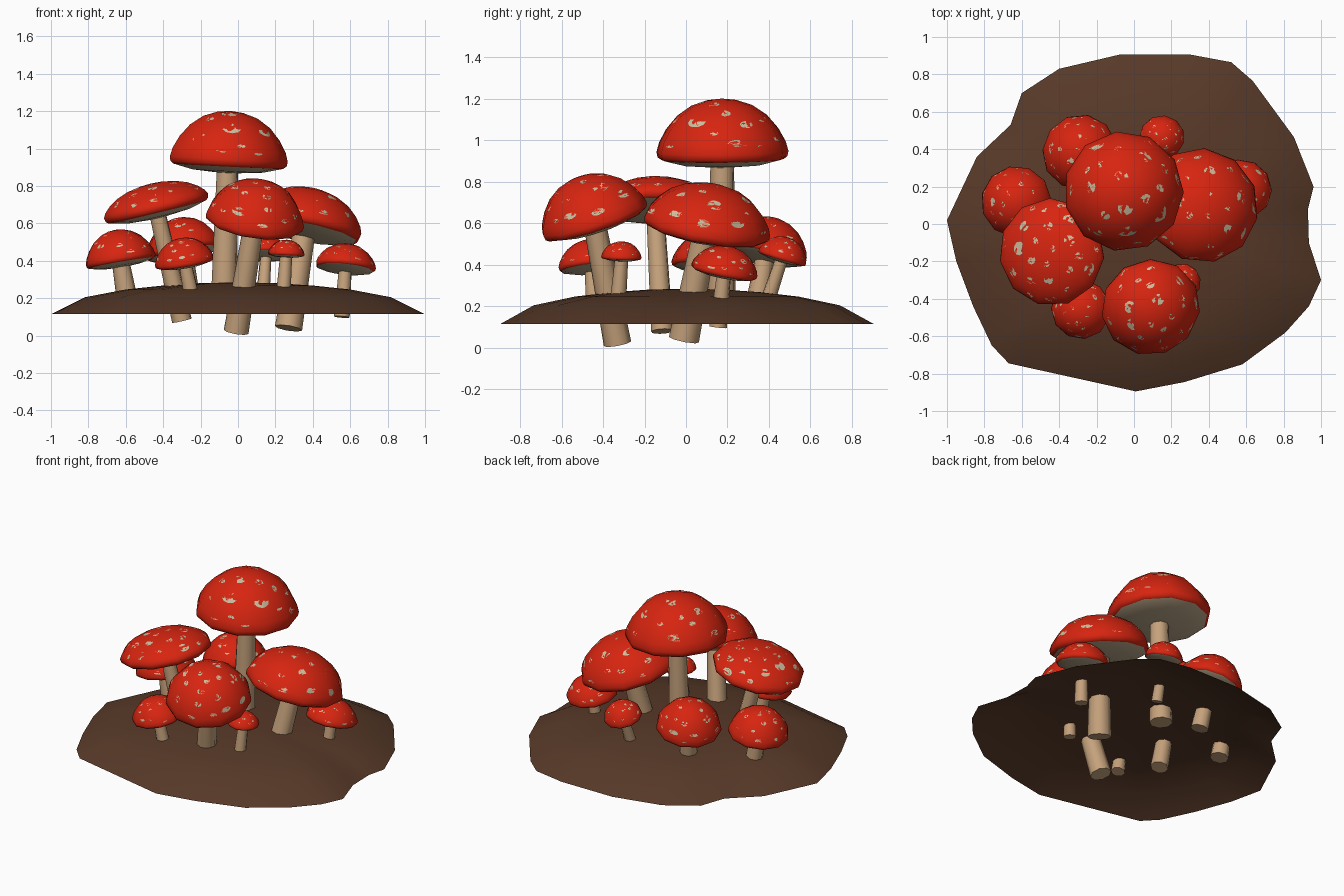
import bpy, bmesh, math, random
from mathutils import Vector, Matrix
from mathutils.bvhtree import BVHTree

if "Cube" in bpy.data.objects:
    bpy.data.objects.remove(bpy.data.objects["Cube"])

random.seed(7)


def material(name, rgb):
    m = bpy.data.materials.new(name)
    m.diffuse_color = (*rgb, 1)
    m.use_nodes = True
    m.node_tree.nodes["Principled BSDF"].inputs["Base Color"].default_value = m.diffuse_color
    return m


RED = material("cap red", (0.68, 0.018, 0.005))
CREAM = material("spot cream", (0.60, 0.51, 0.34))
GILL = material("gill beige", (0.50, 0.39, 0.25))
TAN = material("stem tan", (0.56, 0.36, 0.20))
SOIL = material("soil brown", (0.095, 0.041, 0.021))


def finish(name, bm, mats, angle, matrix=None, recalc=True):
    if recalc:
        bmesh.ops.recalc_face_normals(bm, faces=bm.faces)
    if matrix:
        bm.transform(matrix)
    me = bpy.data.meshes.new(name)
    bm.to_mesh(me)
    bm.free()
    for m in mats:
        me.materials.append(m)
    for p in me.polygons:
        p.use_smooth = True
    me.set_sharp_from_angle(angle=math.radians(angle))
    ob = bpy.data.objects.new(name, me)
    bpy.context.collection.objects.link(ob)
    return ob


def lathe(profile, sides, turn=0.0, first_under=99):
    """Closed revolved shape; bands from first_under on get material 1."""
    bm = bmesh.new()
    rings = []
    for r, z in profile:
        if r == 0:
            rings.append([bm.verts.new((0, 0, z))] * sides)
        else:
            rings.append([bm.verts.new((r * math.cos(turn + math.tau * k / sides),
                                        r * math.sin(turn + math.tau * k / sides), z))
                          for k in range(sides)])
    for i, (a, b) in enumerate(zip(rings, rings[1:])):
        for k in range(sides):
            j = (k + 1) % sides
            f = bm.faces.new(list(dict.fromkeys((a[k], b[k], b[j], a[j]))))
            f.material_index = int(i >= first_under)
    return bm


def frame(origin, axis):
    return Matrix.Translation(origin) @ axis.to_track_quat('Z', 'Y').to_matrix().to_4x4()


def spots(name, cap_bm, R, H, mat):
    """Thin cream discs draped over the dome."""
    tree = BVHTree.FromBMesh(cap_bm)
    bm = bmesh.new()
    done = []
    for _ in range(500):
        if len(done) == 24:
            break
        a, c = random.uniform(0, math.tau), random.uniform(0.08, 1)
        s = math.sqrt(1 - c * c)
        d = Vector((s * math.cos(a), s * math.sin(a), c))
        r = R * random.choice((0.07, 0.09, 0.11, 0.13, 0.16))
        p, n, _i, _d = tree.ray_cast(Vector((0, 0, 0)), d)
        if p is None or any((p - q).length < r + t + 0.1 * R for q, t in done):
            continue
        done.append((p, r))
        m = n.to_track_quat('Z', 'Y').to_matrix()

        def put(rad, ang):
            q = tree.find_nearest(p + m @ Vector((rad * math.cos(ang), rad * math.sin(ang), 0)))[0]
            return bm.verts.new(q + n * 0.005)
        mid = put(0, 0)
        rings = [[put(r * f, math.tau * k / 9) for k in range(9)] for f in (0.5, 1)]
        for k in range(9):
            j = (k + 1) % 9
            bm.faces.new((mid, rings[0][k], rings[0][j]))
            bm.faces.new((rings[0][k], rings[1][k], rings[1][j], rings[0][j]))
    finish(name, bm, [CREAM], 60, mat, recalc=False)


def mushroom(name, centre, tilt, R, h, base, stem_r):
    """centre = middle of cap rim, tilt = lean per unit height, h = dome height / R."""
    centre, base = Vector(centre), Vector(base)
    axis = Vector((*tilt, 1)).normalized()
    mat = frame(centre, axis)
    R *= 1.02
    # cap: dome, rounded lip, bulging pale underside
    dome = [(0, 1), (0.22, 0.97), (0.46, 0.87), (0.68, 0.68), (0.85, 0.43), (0.96, 0.18), (1, 0)]
    prof = [(r * R, z * h * R) for r, z in dome]
    prof += [(r * R, z * R) for r, z in ((0.985, -0.08), (0.93, -0.12), (0.6, -0.2), (0.2, -0.23), (0, -0.23))]
    bm = lathe(prof, 11, random.uniform(0, 1), 8)
    spots(name + "_spots", bm, R, h * R, mat)
    finish(name + "_cap", bm, [RED, GILL], 50, mat)
    # stem: tapered, slightly curved into the cap by ending under its middle
    span = centre - base
    L = span.length
    stem = lathe([(0, 0), (stem_r, 0), (stem_r * 0.9, L * 0.5), (stem_r * 0.8, L), (0, L)], 8)
    finish(name + "_stem", stem, [TAN], 50, frame(base, span.normalized()))


# name, cap centre, lean, radius, dome ratio, stem base, stem radius
for spec in (
    ("tall_mushroom", (-.055, .175, .945), (.05, -.01), .315, .80, (-.075, .17, .19), .072),
    ("right_mushroom", (.36, .10, .593), (.20, .17), .305, .64, (.27, -.01, .04), .074),
    ("left_mushroom", (-.44, -.15, .695), (-.24, -.02), .283, .42, (-.30, -.115, .08), .055),
    ("front_mushroom", (.09, -.445, .625), (.15, -.32), .262, .80, (-.01, -.33, .02), .067),
    ("back_left_mushroom", (-.29, .385, .46), (-.20, .18), .20, .85, (-.25, .33, .14), .058),
    ("back_mushroom", (.15, .465, .44), (.03, .30), .118, .80, (.13, .375, .17), .038),
    ("front_left_mushroom", (-.285, -.455, .40), (-.17, -.10), .158, .77, (-.24, -.44, .17), .044),
    ("tiny_mushroom", (.258, -.31, .44), (.05, .03), .097, .74, (.24, -.33, .19), .040),
    ("far_right_mushroom", (.575, .185, .375), (.10, .20), .160, .72, (.555, .155, .10), .043),
    ("far_left_mushroom", (-.63, .12, .41), (-.17, .05), .187, .83, (-.585, .12, .15), .058),
):
    mushroom(*spec)

# soil mound: open shell, irregular outline scaled inwards ring by ring
outline = [(-1, .02), (-.84, .36), (-.66, .53), (-.6, .70), (-.4, .83), (-.08, .905), (.305, .905),
           (.52, .865), (.635, .765), (.855, .465), (.96, .2), (.93, .08), (.935, -.1), (1, -.3),
           (.935, -.44), (.81, -.58), (.58, -.75), (.27, -.845), (.01, -.895), (-.67, -.745),
           (-.76, -.65), (-.86, -.44), (-.95, -.2)]
bm = bmesh.new()
rings = [[bm.verts.new((x * s, y * s, z)) for x, y in outline]
         for s, z in ((1, .115), (.82, .205), (.6, .247), (.4, .268), (.2, .281))]
top = bm.verts.new((0, 0, .285))
n = len(outline)
for k in range(n):
    j = (k + 1) % n
    for a, b in zip(rings, rings[1:]):
        bm.faces.new((a[j], a[k], b[k], b[j]))
    bm.faces.new((rings[-1][j], rings[-1][k], top))
for f in bm.faces:
    f.normal_update()
    if f.normal.z < 0:
        f.normal_flip()
finish("soil_mound", bm, [SOIL], 60, recalc=False)
